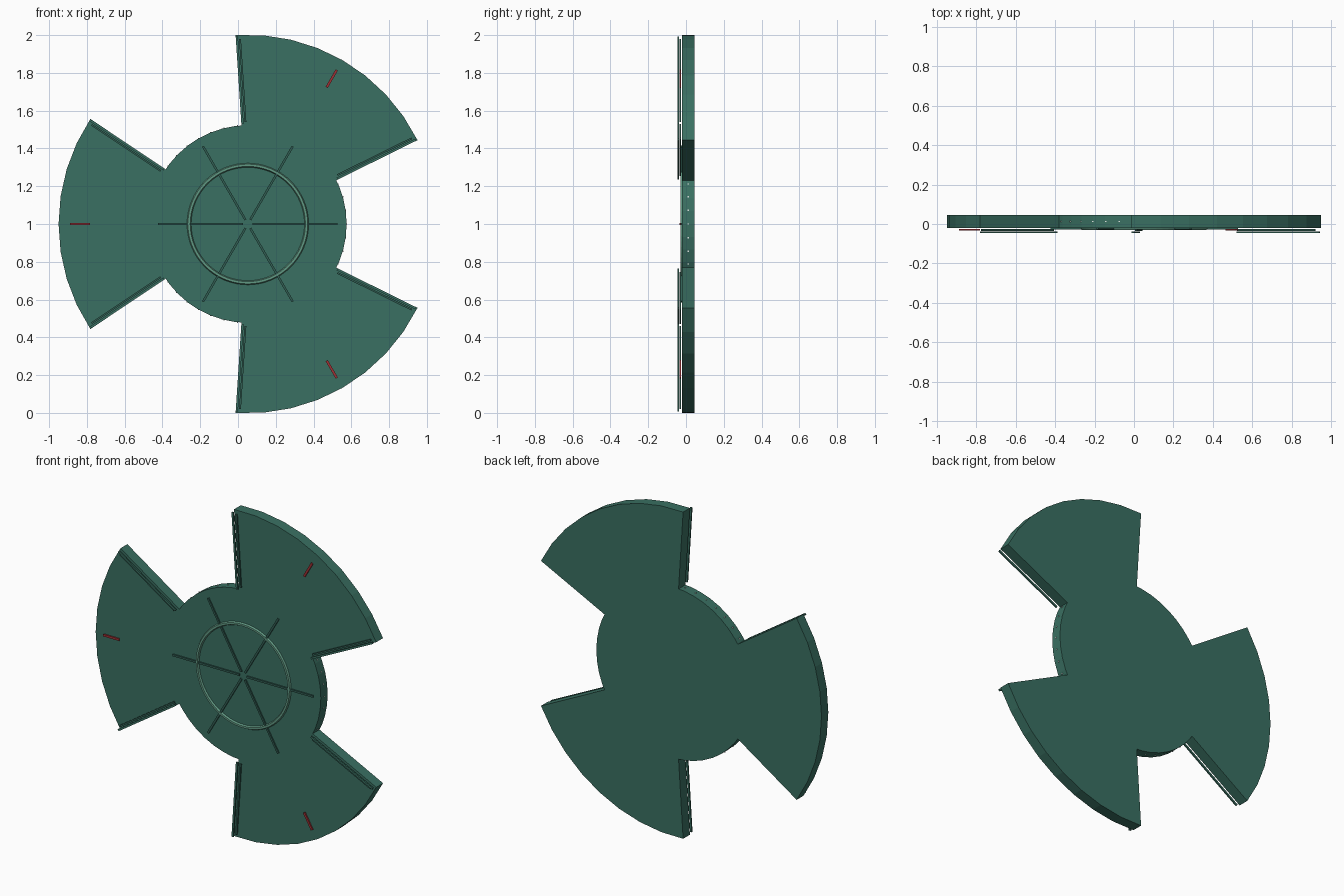
import bpy, bmesh, math
from mathutils import Matrix, Vector

if "Cube" in bpy.data.objects:
    bpy.data.objects.remove(bpy.data.objects["Cube"])

CX, CZ = 0.052, 1.0            # rotor axis
R, HUB = 1.002, 0.523
HALF = math.radians(33.7)      # half the blade's opening angle
FRONT, BACK = -0.02, 0.046


def material(name, rgb):
    m = bpy.data.materials.new(name)
    m.diffuse_color = (*rgb, 1)
    m.use_nodes = True
    m.node_tree.nodes["Principled BSDF"].inputs["Base Color"].default_value = m.diffuse_color
    return m


GREEN = material("green", (0.042, 0.162, 0.122))
DARK = material("dark_green", (0.03, 0.11, 0.085))
LIGHT = material("light_green", (0.12, 0.32, 0.23))
RED = material("red", (0.35, 0.03, 0.035))
PALE = material("pale", (0.75, 0.8, 0.78))


def polar(r, a):
    return CX + r * math.cos(a), CZ + r * math.sin(a)


def finish(name, bm, mat):
    bmesh.ops.recalc_face_normals(bm, faces=bm.faces)
    me = bpy.data.meshes.new(name)
    bm.to_mesh(me)
    bm.free()
    me.materials.append(mat)
    ob = bpy.data.objects.new(name, me)
    bpy.context.collection.objects.link(ob)
    return ob


def plate(name, outline, y0, y1, mat):
    """Extrude a closed xz outline from y0 to y1."""
    bm = bmesh.new()
    face = bm.faces.new([bm.verts.new((x, y0, z)) for x, z in outline])
    ext = bmesh.ops.extrude_face_region(bm, geom=[face])["geom"]
    moved = [v for v in ext if isinstance(v, bmesh.types.BMVert)]
    bmesh.ops.translate(bm, verts=moved, vec=(0, y1 - y0, 0))
    return finish(name, bm, mat)


def sector(name, r0, r1, mid, half, n, y0, y1, mat):
    arc = [mid - half + 2 * half * i / n for i in range(n + 1)]
    outline = [polar(r1, a) for a in arc] + [polar(r0, a) for a in reversed(arc)]
    return plate(name, outline, y0, y1, mat)


def bar(name, angle, r0, r1, offset, width, y0, y1, mat):
    """Straight radial bar, shifted sideways by offset."""
    u = Vector((math.cos(angle), math.sin(angle)))
    v = Vector((-u.y, u.x))
    c = Vector((CX, CZ))
    pts = [c + u * r + v * (offset + s * width / 2)
           for r, s in ((r0, -1), (r1, -1), (r1, 1), (r0, 1))]
    return plate(name, pts, y0, y1, mat)


# Central hub disc
plate("hub_disc", [polar(HUB, math.tau * i / 48) for i in range(48)], FRONT, BACK, GREEN)

# Raised ring on the hub face
bm = bmesh.new()
N = 64
loops = []
for i in range(N):
    a = math.tau * i / N
    loops.append([bm.verts.new((x, y, z)) for r, y in
                  ((0.322, FRONT), (0.317, -0.030), (0.305, -0.030), (0.300, FRONT))
                  for x, z in [polar(r, a)]])
for i in range(N):
    p, q = loops[i], loops[(i + 1) % N]
    for k in range(4):
        bm.faces.new((p[k], q[k], q[(k + 1) % 4], p[(k + 1) % 4]))
finish("hub_ring", bm, LIGHT)

# Spokes on the hub face
for i in range(6):
    bar("hub_spoke", i * math.pi / 3, 0.025, 0.475, 0, 0.012, -0.028, FRONT, DARK)

# Three blades with edge strips and a red marker
for mid in (math.pi / 3, math.pi, -math.pi / 3):
    sector("blade", 0.521, R, mid, HALF, 8, FRONT, BACK, GREEN)
    for s in (-1, 1):
        edge = mid + s * HALF
        bar("edge_strip_outer", edge, 0.53, 0.995, -s * 0.006, 0.012, -0.046, -0.038, GREEN)
        bar("edge_strip_inner", edge, 0.54, 0.98, -s * 0.022, 0.010, -0.035, -0.026, DARK)
    bar("red_marker", mid, 0.835, 0.942, 0, 0.013, -0.034, -0.026, RED)

# Small studs on the exposed hub rim
bm = bmesh.new()
for i in range(45):
    a = math.tau * i / 45
    off = (a % (math.tau / 3)) - math.pi / 3
    if abs(off) < HALF:
        continue
    x, z = polar(HUB, a)
    bmesh.ops.create_cube(bm, size=0.006, matrix=Matrix.Translation((x, 0.012, z)))
finish("rim_studs", bm, PALE)
